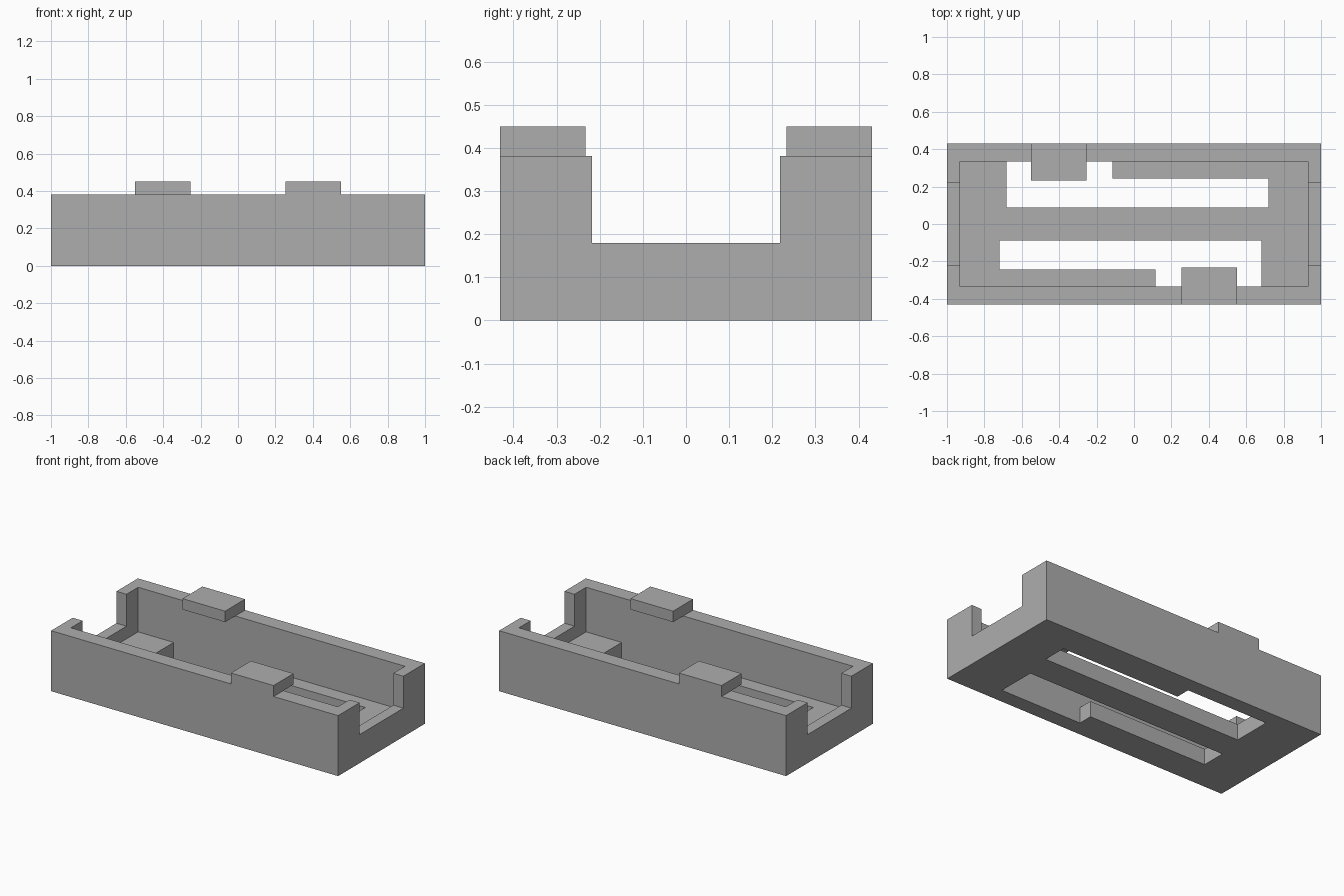
import bpy
import bmesh
from mathutils import Vector

cube = bpy.data.objects.get("Cube")
if cube:
    bpy.data.objects.remove(cube, do_unlink=True)

grey = bpy.data.materials.new("plain grey")
grey.use_nodes = True
colour = (0.42, 0.42, 0.42, 1)
grey.diffuse_color = colour
grey.node_tree.nodes["Principled BSDF"].inputs["Base Color"].default_value = colour

# Main dimensions
HALF_X, HALF_Y = 1.0, 0.4315
IN_X, IN_Y = 0.93, 0.334
WALL_TOP, FLOOR_TOP, SILL_TOP, CLIP_TOP = 0.381, 0.10, 0.18, 0.45
NOTCH_Y = 0.218


def box(name, low, high):
    """Axis-aligned box between two corners."""
    low, high = Vector(low), Vector(high)
    bm = bmesh.new()
    bmesh.ops.create_cube(bm, size=1)
    for v in bm.verts:
        v.co = Vector([h if c > 0 else l for c, l, h in zip(v.co, low, high)])
    mesh = bpy.data.meshes.new(name)
    bm.to_mesh(mesh)
    bm.free()
    mesh.materials.append(grey)
    obj = bpy.data.objects.new(name, mesh)
    bpy.context.collection.objects.link(obj)
    return obj


def turned(side, low, high):
    """Corners of a box, turned half a circle about z when side is -1."""
    a, b = (side * low[0], side * low[1]), (side * high[0], side * high[1])
    return ((min(a[0], b[0]), min(a[1], b[1]), low[2]),
            (max(a[0], b[0]), max(a[1], b[1]), high[2]))


def cut(target, low, high):
    """Subtract a box from the target and apply the result."""
    cutter = box("cutter", low, high)
    cutter.hide_render = True
    mod = target.modifiers.new("cut", 'BOOLEAN')
    mod.operation = 'DIFFERENCE'
    mod.solver = 'EXACT'
    mod.object = cutter
    bpy.context.view_layer.objects.active = target
    bpy.ops.object.modifier_apply(modifier=mod.name)
    bpy.data.objects.remove(cutter, do_unlink=True)


# Tray body: cavity, then an open notch through both end walls
tray = box("tray", (-HALF_X, -HALF_Y, 0), (HALF_X, HALF_Y, WALL_TOP))
cut(tray, (-IN_X, -IN_Y, FLOOR_TOP), (IN_X, IN_Y, 1))
cut(tray, (-2, -NOTCH_Y, SILL_TOP), (2, NOTCH_Y, 1))

for side, label in ((1, "back"), (-1, "front")):
    # Stepped floor slot: a long narrow run with a wider bay under the clip
    cut(tray, *turned(side, (-0.682, 0.088, -1), (0.718, 0.242, 0.15)))
    cut(tray, *turned(side, (-0.682, 0.088, -1), (-0.114, IN_Y, 0.15)))
    # Retaining clip overhanging the cavity
    box(label + "_clip", *turned(side, (-0.55, 0.233, WALL_TOP),
                                 (-0.253, HALF_Y, CLIP_TOP)))
